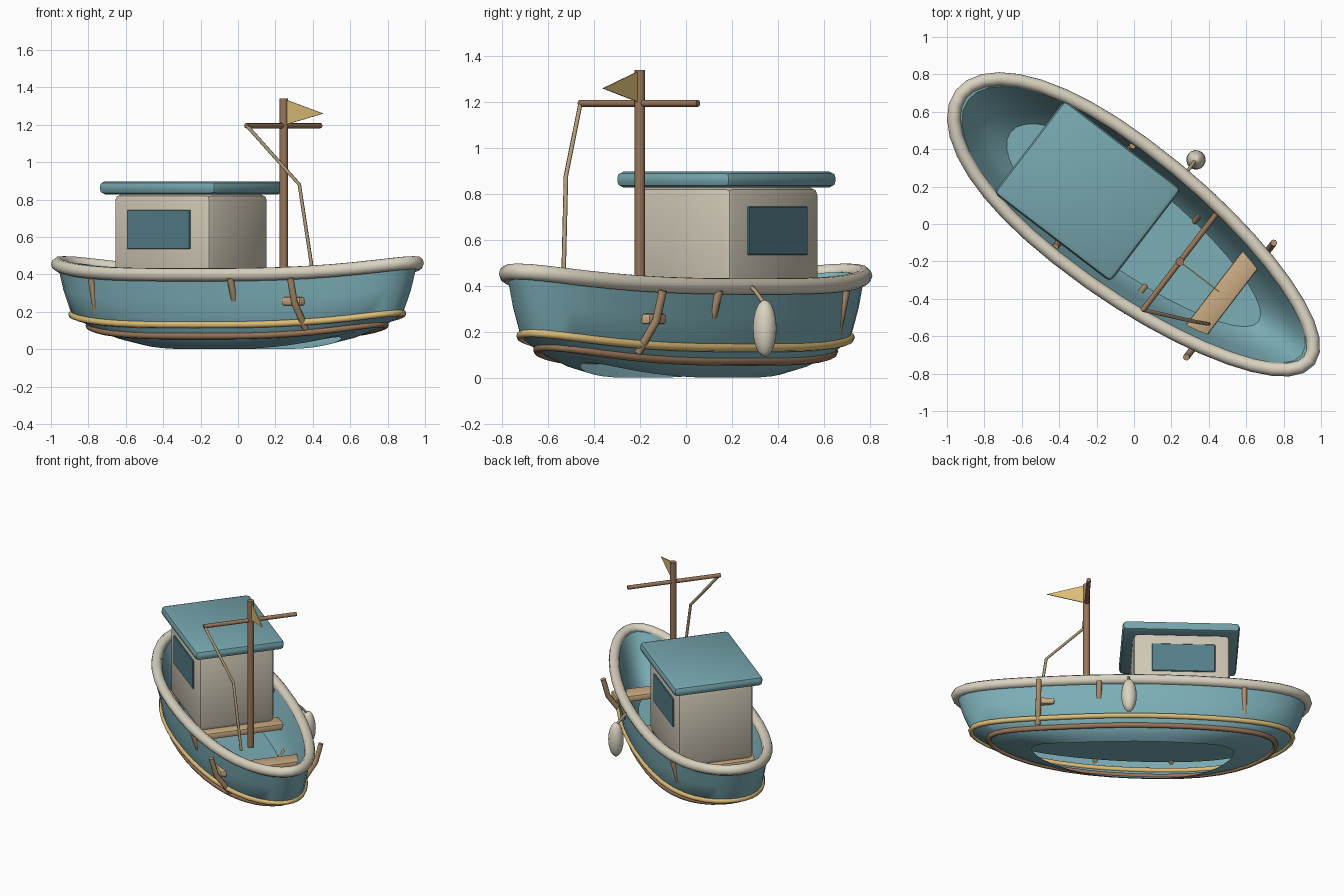
import bpy, bmesh, math
from mathutils import Matrix, Vector

if "Cube" in bpy.data.objects:
    bpy.data.objects.remove(bpy.data.objects["Cube"], do_unlink=True)

# Boat is built along its own length (u), beam (v), then turned on the spot
FRAME = Matrix.Rotation(math.radians(-37.4), 4, 'Z') @ Matrix.Translation((0, -.011, 0))
SEGS = 40
SHEER = 0.065


def material(name, rgb):
    m = bpy.data.materials.new(name)
    m.use_nodes = True
    m.diffuse_color = (*rgb, 1)
    m.node_tree.nodes["Principled BSDF"].inputs["Base Color"].default_value = (*rgb, 1)
    return m


teal = material("hull_teal", (.20, .42, .47))
roof_teal = material("roof_teal", (.18, .38, .42))
cream = material("cream", (.70, .65, .53))
wall = material("cabin_cream", (.62, .57, .46))
glass = material("window_blue", (.09, .21, .25))
brown = material("dark_wood", (.32, .18, .10))
tan = material("rib_wood", (.44, .29, .16))
plank = material("plank_wood", (.58, .40, .22))
yellow = material("yellow", (.73, .52, .19))
rope_mat = material("rope", (.45, .34, .20))


def add(name, data, mat):
    ob = bpy.data.objects.new(name, data)
    bpy.context.collection.objects.link(ob)
    data.materials.append(mat)
    ob.matrix_world = FRAME
    return ob


def from_bmesh(name, bm, mat, angle=40):
    bmesh.ops.recalc_face_normals(bm, faces=bm.faces)
    me = bpy.data.meshes.new(name)
    bm.to_mesh(me)
    bm.free()
    ob = add(name, me, mat)
    bpy.ops.object.select_all(action='DESELECT')
    ob.select_set(True)
    bpy.context.view_layer.objects.active = ob
    bpy.ops.object.shade_smooth_by_angle(angle=math.radians(angle))


def ring(a, b, z, sheer=SHEER):
    """Waterline with a finer bow and fuller stern, rising towards both ends."""
    pts = []
    for i in range(SEGS):
        t = math.tau * i / SEGS
        c, s = math.cos(t), math.sin(t)
        u = 1.007 * c if c > 0 else -.98 * abs(c) ** .9
        pts.append(Vector((a * u, b * s * (1 - .11 * c), z + sheer * abs(c) ** 3)))
    return pts


def tube(name, pts, radius, mat, closed=False, sides=2):
    cu = bpy.data.curves.new(name, 'CURVE')
    cu.dimensions = '3D'
    cu.bevel_depth = radius
    cu.bevel_resolution = sides
    cu.use_fill_caps = True
    sp = cu.splines.new('POLY')
    sp.points.add(len(pts) - 1)
    for p, co in zip(sp.points, pts):
        p.co = (*co, 1)
    sp.use_cyclic_u = closed
    sp.use_smooth = True
    add(name, cu, mat)


def box(name, center, size, mat, bevel, segments=2):
    bm = bmesh.new()
    bmesh.ops.create_cube(bm, size=1)
    bmesh.ops.scale(bm, vec=size, verts=bm.verts)
    bmesh.ops.bevel(bm, geom=bm.edges[:], offset=bevel, segments=segments,
                    profile=.5, affect='EDGES')
    bmesh.ops.translate(bm, vec=center, verts=bm.verts)
    from_bmesh(name, bm, mat, 30)


# Hull: outer skin up to the rim, over it and down the inside to a flat floor
profile = [(.68, .245, 0), (.82, .29, .025), (.965, .34, .07), (1.085, .365, .13),
           (1.14, .378, .26), (1.18, .385, .395),
           (1.13, .35, .395), (1.05, .305, .26), (.97, .27, .165)]
rows = [ring(*row) for row in profile] + [ring(.84, .235, .12, 0)]
bm = bmesh.new()
loops = [[bm.verts.new(p) for p in row] for row in rows]
for low, high in zip(loops, loops[1:]):
    for i in range(SEGS):
        j = (i + 1) % SEGS
        bm.faces.new((low[i], low[j], high[j], high[i]))
bm.faces.new(loops[-1])
from_bmesh("hull", bm, teal)

# Rim and the two rubbing strips
tube("rim", ring(1.18, .382, .398), .036, cream, True, 3)
tube("upper_strip", ring(1.085, .365, .13), .018, yellow, True)
tube("lower_strip", ring(.968, .34, .07), .018, brown, True)

# Cabin with roof and a window on each side
CABIN = -.308
box("cabin", (CABIN, 0, .55), (.65, .53, .56), wall, .035)
box("roof", (CABIN + .004, 0, .863), (.785, .625, .07), roof_teal, .028)
for side, label in ((1, "left"), (-1, "right")):
    box(label + "_window", (CABIN - .012, side * .267, .64), (.425, .012, .21), glass, .004, 1)

# Thwarts across the hull
for label, u, length in (("bow", .61, .65), ("middle", .015, .62), ("stern", -.60, .58)):
    box(label + "_thwart", (u, 0, .256), (.125, length, .046), plank, .012, 2)

# Ribs along both sides
ribs = {
    "bow": (.655, [(.385, .38), (.35, .25), (.25, .11)]),
    "fore": (.25, [(.385, .38), (.35, .27), (.22, .11)]),
    "aft": (-.26, [(.34, .385), (.28, .22), (.22, .11)]),
    "stern": (-.725, [(.335, .38), (.285, .19)]),
}
for label, (u, path) in ribs.items():
    for side, hand in ((1, "left"), (-1, "right")):
        tube(f"{label}_rib_{hand}", [(u, side * v, z) for v, z in path], .018, tan)

# Mast, boom and stay
MAST = .317
tube("mast", [(MAST, 0, .26), (MAST, 0, 1.34)], .023, brown, sides=3)
tube("boom", [(MAST, -.33, 1.195), (MAST, .32, 1.195)], .015, brown)
tube("stay", [(MAST, -.325, 1.195), (.578, -.205, .88), (.643, -.17, .40)], .01, rope_mat, sides=1)

# Pennant flying forward from the mast
bm = bmesh.new()
corners = []
for v in (-.003, .003):
    corners.append([bm.verts.new((MAST + du, v, z))
                    for du, z in ((.01, 1.20), (.265, 1.26), (.01, 1.335))])
bm.faces.new(corners[0])
bm.faces.new(corners[1])
for i in range(3):
    j = (i + 1) % 3
    bm.faces.new((corners[0][i], corners[0][j], corners[1][j], corners[1][i]))
from_bmesh("pennant", bm, yellow, 20)

# Fender hanging on the left side
bm = bmesh.new()
bmesh.ops.create_uvsphere(bm, u_segments=16, v_segments=10, radius=1)
bmesh.ops.scale(bm, vec=(.052, .052, .124), verts=bm.verts)
bmesh.ops.translate(bm, vec=(.055, .485, .215), verts=bm.verts)
from_bmesh("fender", bm, cream, 60)
tube("fender_rope", [(.055, .39, .41), (.055, .43, .38), (.055, .485, .32)], .009, rope_mat, sides=1)
